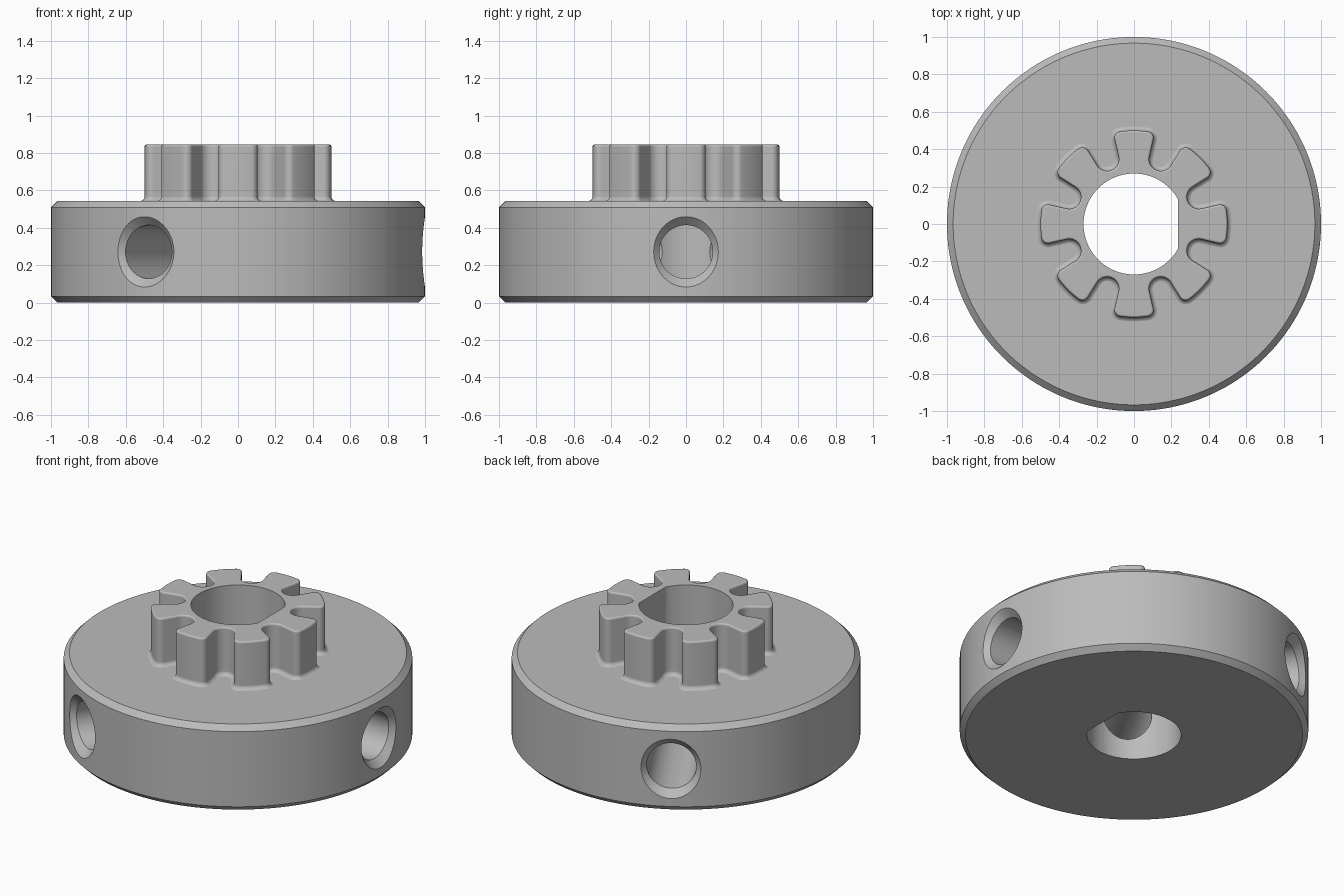
import bpy, bmesh
from math import radians, degrees, sin, cos, asin, pi
from mathutils import Matrix, Vector

cube = bpy.data.objects.get("Cube")
if cube:
    bpy.data.objects.remove(cube)

HEIGHT, TOP = 0.542, 0.845
BORE, FLAT = 0.27, 0.235

steel = bpy.data.materials.new("plain grey")
steel.use_nodes = True
grey = (0.5, 0.5, 0.5, 1)
steel.diffuse_color = grey
steel.node_tree.nodes["Principled BSDF"].inputs["Base Color"].default_value = grey


def loft(name, rings, matrix=Matrix()):
    """Closed solid skinned through rings of points, bottom to top."""
    bm = bmesh.new()
    loops = [[bm.verts.new(p) for p in ring] for ring in rings]
    n = len(loops[0])
    for a, b in zip(loops, loops[1:]):
        for i in range(n):
            j = (i + 1) % n
            bm.faces.new((a[i], a[j], b[j], b[i]))
    bm.faces.new(loops[0][::-1])
    bm.faces.new(loops[-1])
    bm.transform(matrix)
    mesh = bpy.data.meshes.new(name)
    bm.to_mesh(mesh)
    bm.free()
    mesh.materials.append(steel)
    obj = bpy.data.objects.new(name, mesh)
    bpy.context.collection.objects.link(obj)
    return obj


def circle(r, z, n):
    return [(r * cos(2 * pi * i / n), r * sin(2 * pi * i / n), z) for i in range(n)]


def turned(name, profile, n, matrix=Matrix()):
    return loft(name, [circle(r, z, n) for r, z in profile], matrix)


def polar(r, deg):
    return Vector((r * cos(radians(deg)), r * sin(radians(deg))))


def arc(centre, r, start, end, steps, sign=1):
    """Points on an arc, each with its outward normal (sign -1 for a hollow)."""
    angles = [start + (end - start) * i / steps for i in range(steps + 1)]
    return [(centre + polar(r, a), polar(sign, a)) for a in angles]


# Half of one tooth: tip, rounded corner, then the round-bottomed gap
SIDE, GAP, TIP, CORNER, ROOT = 12.9, 22.5, 0.5, 0.035, 0.375
corner_at = SIDE - degrees(asin(CORNER / (TIP - CORNER)))
half = arc(Vector((0, 0)), TIP, 0, corner_at, 3)[:-1]
half += arc(polar(TIP - CORNER, corner_at), CORNER, corner_at, SIDE + 90, 7)
half += arc(polar(ROOT, GAP), ROOT * sin(radians(GAP - SIDE)),
            SIDE - 90, GAP - 180, 9, -1)


def flip(v):
    return Vector((v.x, -v.y))


tooth = [(flip(p), flip(n)) for p, n in half[:0:-1]] + half[:-1]
outline = []
for k in range(8):
    turn = Matrix.Rotation(k * pi / 4, 2)
    outline += [(turn @ p, turn @ n) for p, n in tooth]


def gear_ring(offset, z):
    return [(*(p + n * offset), z) for p, n in outline]


# Toothed hub with a fillet at its foot and softened top edge
FOOT, SOFT = 0.026, 0.012
levels = [(FOOT, HEIGHT - 0.1), (FOOT, HEIGHT - 0.001)]
for i in range(1, 6):
    a = i / 5 * pi / 2
    levels.append((FOOT * (1 - sin(a)), HEIGHT + FOOT * (1 - cos(a))))
for i in range(4):
    a = i / 3 * pi / 2
    levels.append((SOFT * (cos(a) - 1), TOP - SOFT + SOFT * sin(a)))
hub = loft("toothed_hub", [gear_ring(d, z) for d, z in levels])

# Chamfered disc
c = 0.033
body = turned("coupling_body", [(1 - c, 0), (1, c), (1, HEIGHT - c), (1 - c, HEIGHT)], 160)

# Bore with one flat side
bore = loft("bore_cutter", [[(min(x, FLAT), y, z) for x, y, z in circle(BORE, z0, 96)]
                            for z0 in (-0.2, 1.2)])

# Three radial screw holes with countersinks
cutters = [bore]
for k in range(3):
    place = (Matrix.Translation((0, 0, HEIGHT / 2)) @ Matrix.Rotation(k * 2 * pi / 3, 4, 'Z')
             @ Matrix.Rotation(pi / 2, 4, 'Y'))
    cutters.append(turned("screw_hole_cutter", [(0.143, 0.1), (0.143, 0.955), (0.243, 1.055)],
                          64, place))

# Combine into one solid
bpy.context.view_layer.objects.active = body
for op, tool in [('UNION', hub)] + [('DIFFERENCE', t) for t in cutters]:
    mod = body.modifiers.new("cut", 'BOOLEAN')
    mod.operation, mod.solver, mod.object = op, 'EXACT', tool
    bpy.ops.object.modifier_apply(modifier=mod.name)
    bpy.data.objects.remove(tool)

# Smooth curves, crisp edges
bpy.ops.object.select_all(action='DESELECT')
body.select_set(True)
bpy.ops.object.shade_smooth_by_angle(angle=radians(32))
weighted = body.modifiers.new("even_shading", 'WEIGHTED_NORMAL')
weighted.keep_sharp = True
weighted.weight = 100
